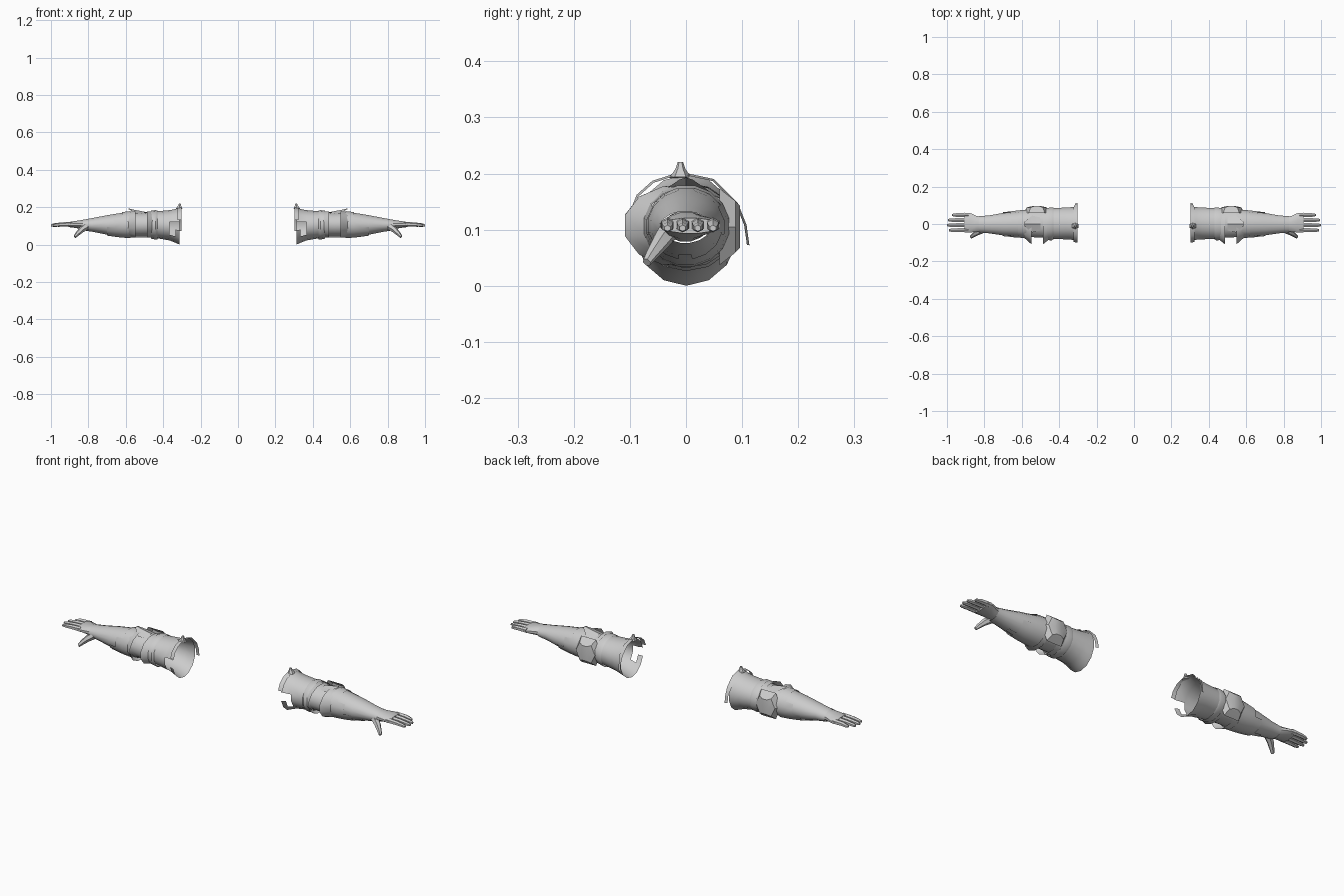
import bpy, bmesh, math
from mathutils import Vector

grey = bpy.data.materials.new("plain grey")
grey.diffuse_color = (0.6, 0.6, 0.6, 1)


def finish(name, bm, angle=35):
    """Turn a bmesh into a part mirrored to both arms."""
    bmesh.ops.recalc_face_normals(bm, faces=bm.faces)
    me = bpy.data.meshes.new(name)
    bm.to_mesh(me)
    bm.free()
    me.materials.append(grey)
    ob = bpy.data.objects.new(name, me)
    bpy.context.collection.objects.link(ob)
    bpy.ops.object.select_all(action='DESELECT')
    ob.select_set(True)
    bpy.context.view_layer.objects.active = ob
    bpy.ops.object.shade_smooth_by_angle(angle=math.radians(angle))
    mod = ob.modifiers.new("both arms", 'MIRROR')
    mod.use_mirror_merge = False
    return ob


def bridge(bm, rings, closed=True):
    """Join successive rings of vertices with quads."""
    for a, b in zip(rings, rings[1:]):
        n = len(a)
        for i in range(n if closed else n - 1):
            j = (i + 1) % n
            bm.faces.new((a[i], a[j], b[j], b[i]))


def loft(name, sections, n=14, cap=False, drop=None, angle=35):
    """Tube along x; each section is (x, ymin, ymax, zmin, zmax)."""
    bm = bmesh.new()
    rings = []
    for x, y0, y1, z0, z1 in sections:
        ring = []
        for i in range(n):
            a = 2 * math.pi * (i + 0.5) / n
            ring.append(bm.verts.new((x, (y0 + y1) / 2 + (y1 - y0) / 2 * math.cos(a),
                                      (z0 + z1) / 2 + (z1 - z0) / 2 * math.sin(a))))
        rings.append(ring)
    bridge(bm, rings)
    if cap:
        bm.faces.new(rings[0])
        bm.faces.new(rings[-1])
    if drop:
        gone = [f for f in bm.faces if drop(f.calc_center_median())]
        bmesh.ops.delete(bm, geom=gone, context='FACES')
    return finish(name, bm, angle)


def tube(name, path, n=6):
    """Capped tube through (point, radius) pairs."""
    bm = bmesh.new()
    rings = []
    d = (Vector(path[-1][0]) - Vector(path[0][0])).normalized()
    u = d.cross(Vector((0, 0, 1))).normalized()
    v = d.cross(u)
    for p, r in path:
        rings.append([bm.verts.new(Vector(p) + r * (u * math.cos(2 * math.pi * i / n)
                                                    + v * math.sin(2 * math.pi * i / n)))
                      for i in range(n)])
    bridge(bm, rings)
    bm.faces.new(rings[0])
    bm.faces.new(rings[-1])
    return finish(name, bm, 50)


# Open upper sleeve, flared at the inner end with a notch at the front
loft("upper_sleeve", [
    (0.312, -0.092, 0.093, 0.000, 0.198),
    (0.335, -0.086, 0.092, 0.010, 0.190),
    (0.365, -0.084, 0.090, 0.022, 0.184),
    (0.41, -0.083, 0.088, 0.030, 0.180),
    (0.47, -0.080, 0.084, 0.040, 0.176)],
    drop=lambda c: c.x < 0.365 and c.y < -0.05 and 0.06 < c.z < 0.135)

# Raised band around the sleeve
loft("sleeve_band", [
    (0.43, -0.083, 0.089, 0.028, 0.181),
    (0.44, -0.090, 0.091, 0.026, 0.184),
    (0.465, -0.088, 0.088, 0.032, 0.182)])

# Elbow cuffs that flare towards the joint at the front
loft("inner_elbow_cuff", [
    (0.45, -0.082, 0.084, 0.036, 0.178),
    (0.487, -0.112, 0.084, 0.036, 0.180)], n=12)
loft("elbow_joint", [
    (0.46, -0.076, 0.080, 0.042, 0.174),
    (0.515, -0.074, 0.080, 0.042, 0.170),
    (0.575, -0.070, 0.076, 0.042, 0.174)])
loft("outer_elbow_cuff", [
    (0.548, -0.112, 0.082, 0.034, 0.180),
    (0.592, -0.072, 0.074, 0.038, 0.176)], n=12)

# Faceted elbow plate on the back
bm = bmesh.new()
rings = []
for y, sx, sz in ((0.060, 0.070, 0.068), (0.088, 0.055, 0.046), (0.096, 0.022, 0.038)):
    rings.append([bm.verts.new((0.52 + sx * a, y, 0.105 + sz * b)) for a, b in
                  ((-1, 0), (-0.6, 1), (0.6, 1), (1, 0), (0.6, -1), (-0.6, -1))])
bridge(bm, rings)
bm.faces.new(rings[-1])
finish("elbow_plate", bm, 20)

# Pointed plate on top of the elbow
bm = bmesh.new()
rings = [[bm.verts.new((x, y * w, z - abs(y) * drop)) for y in (-1, 0, 1)]
         for x, w, z, drop in ((0.50, 0.035, 0.176, 0.012), (0.545, 0.045, 0.184, 0.018),
                               (0.585, 0.012, 0.193, 0.004))]
bridge(bm, rings, closed=False)
finish("elbow_top_plate", bm, 20)

# Forearm
loft("forearm", [
    (0.55, -0.070, 0.074, 0.038, 0.177),
    (0.62, -0.069, 0.069, 0.042, 0.171),
    (0.70, -0.062, 0.060, 0.052, 0.158),
    (0.78, -0.050, 0.046, 0.068, 0.142),
    (0.83, -0.046, 0.043, 0.076, 0.133)], n=16)

# Lower forearm guard with a slanted upper edge
loft("forearm_guard", [
    (0.575, -0.077, 0.078, 0.033, 0.180),
    (0.62, -0.074, 0.074, 0.036, 0.175),
    (0.66, -0.071, 0.069, 0.041, 0.168),
    (0.70, -0.066, 0.064, 0.047, 0.161),
    (0.74, -0.060, 0.057, 0.055, 0.153)], n=16,
    drop=lambda c: c.z > 0.20 - 1.0 * (c.x - 0.575))

# Hand
loft("palm", [
    (0.79, -0.040, 0.038, 0.078, 0.134),
    (0.84, -0.043, 0.044, 0.083, 0.131),
    (0.875, -0.047, 0.060, 0.089, 0.126),
    (0.905, -0.046, 0.062, 0.093, 0.121)], n=12, cap=True)

# Four fingers
for i, (y, tip) in enumerate(((0.048, 0.972), (0.021, 0.995), (-0.006, 1.0), (-0.033, 0.99))):
    loft(f"finger_{i + 1}", [
        (0.885, y - 0.013, y + 0.013, 0.095, 0.122),
        (0.94, y - 0.012, y + 0.012, 0.096, 0.119),
        (tip - 0.012, y - 0.010, y + 0.010, 0.095, 0.113),
        (tip, y - 0.006, y + 0.006, 0.097, 0.108)], n=6, cap=True, angle=50)

# Thumb
tube("thumb", [((0.80, -0.026, 0.104), 0.020), ((0.838, -0.045, 0.078), 0.016),
               ((0.862, -0.062, 0.054), 0.011), ((0.872, -0.070, 0.042), 0.008)])

# Shoulder rim over the top, ending in a hanging strap at the back
bm = bmesh.new()
arc = ((-0.100, 0.132), (-0.088, 0.162), (-0.060, 0.187), (-0.010, 0.203), (0.050, 0.190),
       (0.092, 0.148), (0.108, 0.108), (0.113, 0.072))
rings = []
for i, (y, z) in enumerate(arc):
    w = 0.022 if i < 6 else 0.014
    rings.append([bm.verts.new((0.302, y, z)),
                  bm.verts.new((0.302 + w, y * 0.96, 0.1 + (z - 0.1) * 0.96))])
bridge(bm, rings, closed=False)
finish("shoulder_rim_strap", bm)

# Small peaked ornament on the rim
tube("rim_ornament", [((0.314, -0.010, 0.192), 0.020), ((0.312, -0.010, 0.208), 0.009),
                      ((0.311, -0.010, 0.220), 0.005)])
